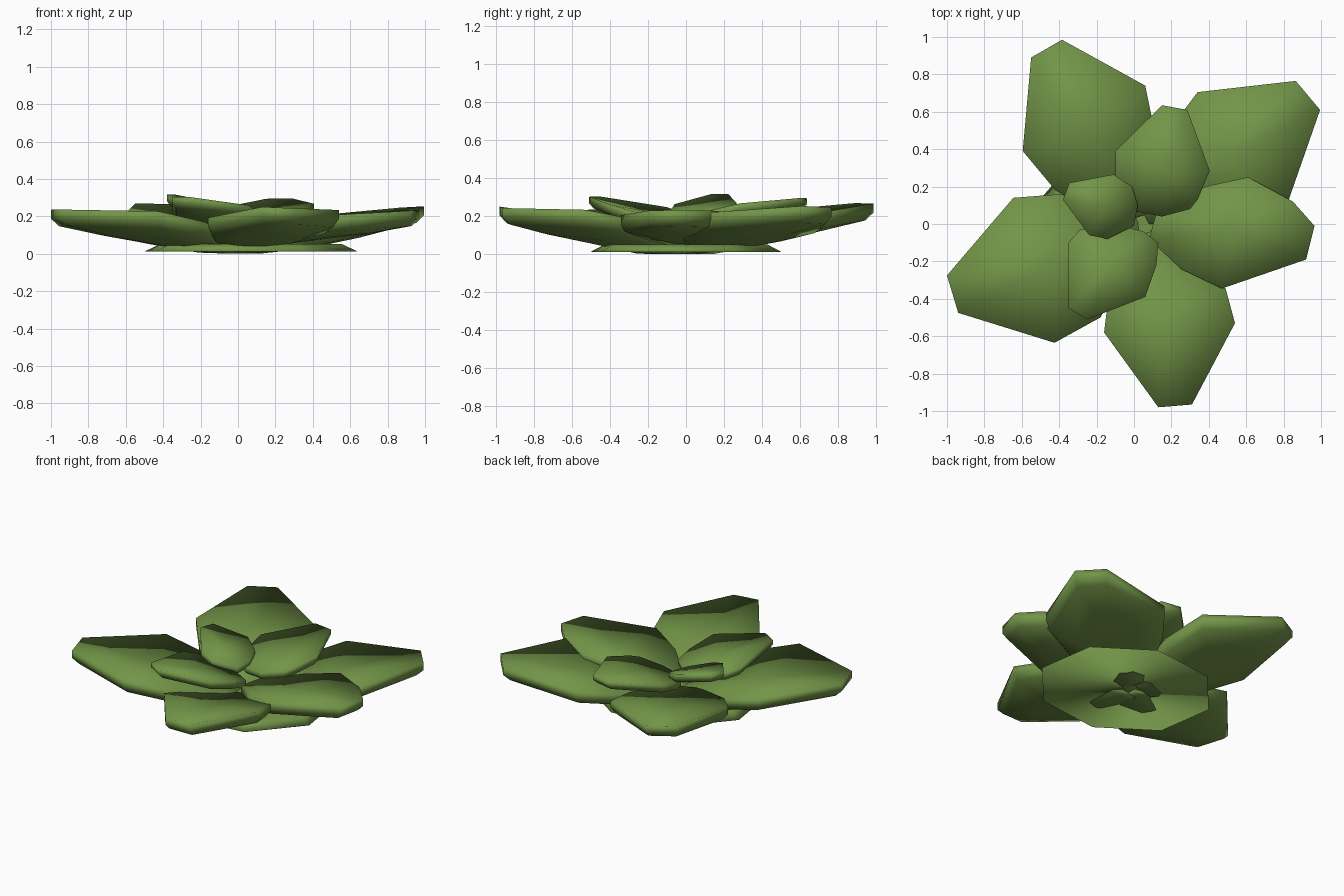
import bpy, bmesh, math
from mathutils import Vector

if "Cube" in bpy.data.objects:
    bpy.data.objects.remove(bpy.data.objects["Cube"])

green = bpy.data.materials.new("leaf_green")
green.diffuse_color = (0.17, 0.30, 0.065, 1)
green.use_nodes = True
green.node_tree.nodes["Principled BSDF"].inputs["Base Color"].default_value = green.diffuse_color


def finish(bm, name):
    bmesh.ops.recalc_face_normals(bm, faces=bm.faces)
    for f in bm.faces:
        f.smooth = True
    me = bpy.data.meshes.new(name)
    bm.to_mesh(me)
    bm.free()
    ob = bpy.data.objects.new(name, me)
    bpy.context.collection.objects.link(ob)
    me.materials.append(green)
    return ob


def leaf(name, outline, axis_deg, z0, slope, cup, thick):
    """Thick leaf: the rim rises along its axis and curls up at the sides, rounded underneath."""
    a = math.radians(axis_deg)
    axis, side = Vector((math.cos(a), math.sin(a))), Vector((-math.sin(a), math.cos(a)))
    pts = [Vector(p) for p in outline]
    mid = sum(pts, Vector((0, 0))) / len(pts)
    bm = bmesh.new()

    def vert(p, drop):
        z = z0 + slope * p.dot(axis) + cup * p.dot(side) ** 2 - drop
        return bm.verts.new((p.x, p.y, max(z, 0.0)))

    # rim, bevelled edge, underside
    rings = [[vert(mid + (p - mid) * s, d) for p in pts] for s, d in
             ((1, 0), (1, thick * 0.6), (0.92, thick), (0.5, thick * 1.1))]
    n = len(pts)
    for r, q in zip(rings, rings[1:]):
        for i in range(n):
            j = (i + 1) % n
            bm.faces.new((r[i], r[j], q[j], q[i]))
    # nearly flat top and closed bottom
    top = vert(mid, 0)
    top.co.z = 0.3 * top.co.z + 0.7 * sum(v.co.z for v in rings[0]) / n
    for ring, c in ((rings[0], top), (rings[-1], vert(mid, thick * 1.1))):
        for i in range(n):
            bm.faces.new((ring[i], ring[(i + 1) % n], c))
    return finish(bm, name)


# Five large outer leaves
leaf("outer_leaf_back_left",
     [(-0.55, 0.89), (-0.385, 0.985), (0.06, 0.74), (0.12, 0.45), (0.06, 0.05),
      (-0.1, 0.0), (-0.42, 0.18), (-0.595, 0.39)], 113, 0.065, 0.19, 0.3, 0.08)
leaf("outer_leaf_back_right",
     [(0.34, 0.705), (0.865, 0.765), (0.995, 0.61), (0.81, 0.08), (0.5, -0.02),
      (0.08, 0.0), (0.02, 0.12), (0.2, 0.52)], 40, 0.05, 0.17, 0.25, 0.08)
leaf("outer_leaf_right",
     [(0.965, -0.01), (0.92, -0.19), (0.47, -0.345), (0.25, -0.24), (0.08, -0.08),
      (0.12, 0.06), (0.38, 0.2), (0.61, 0.25), (0.85, 0.12)], -6, 0.105, 0.13, 0.4, 0.08)
leaf("outer_leaf_front",
     [(0.31, -0.965), (0.13, -0.98), (-0.16, -0.58), (-0.14, -0.42), (-0.04, -0.03),
      (0.08, -0.02), (0.49, -0.345), (0.54, -0.53)], -72, 0.035, 0.205, 0.5, 0.078)
leaf("outer_leaf_left",
     [(-1.0, -0.275), (-0.94, -0.475), (-0.425, -0.635), (-0.18, -0.5), (0.03, -0.12),
      (0.02, 0.03), (-0.39, 0.16), (-0.645, 0.14)], 202, 0.055, 0.17, 0.35, 0.08)

# Three smaller inner leaves stacked above
leaf("inner_leaf_back",
     [(0.15, 0.635), (0.285, 0.61), (0.405, 0.285), (0.34, 0.13), (0.3, 0.08),
      (0.15, 0.04), (0.0, 0.07), (-0.1, 0.2), (-0.1, 0.39)], 68, 0.155, 0.21, 0.35, 0.055)
leaf("inner_leaf_front",
     [(-0.25, -0.51), (-0.35, -0.45), (-0.35, -0.1), (-0.29, -0.03), (-0.1, 0.0),
      (0.05, -0.04), (0.13, -0.1), (0.12, -0.22), (0.06, -0.39)], 240, 0.16, 0.25, 0.35, 0.055)
leaf("inner_leaf_left",
     [(-0.345, 0.22), (-0.11, 0.265), (-0.01, 0.2), (0.02, 0.1), (0.0, -0.01),
      (-0.14, -0.08), (-0.24, -0.06), (-0.38, 0.13)], 158, 0.195, 0.3, 0.4, 0.055)

# Low eight-sided base under the leaves
bm = bmesh.new()
bmesh.ops.create_cone(bm, cap_ends=True, segments=8, radius1=1.0, radius2=0.85, depth=0.04)
turn = math.radians(30)
for v in bm.verts:
    x, y = v.co.x, v.co.y
    v.co = Vector((0.07 + 0.59 * (x * math.cos(turn) - y * math.sin(turn)),
                   0.52 * (x * math.sin(turn) + y * math.cos(turn)), v.co.z + 0.032))
finish(bm, "base_disc")
